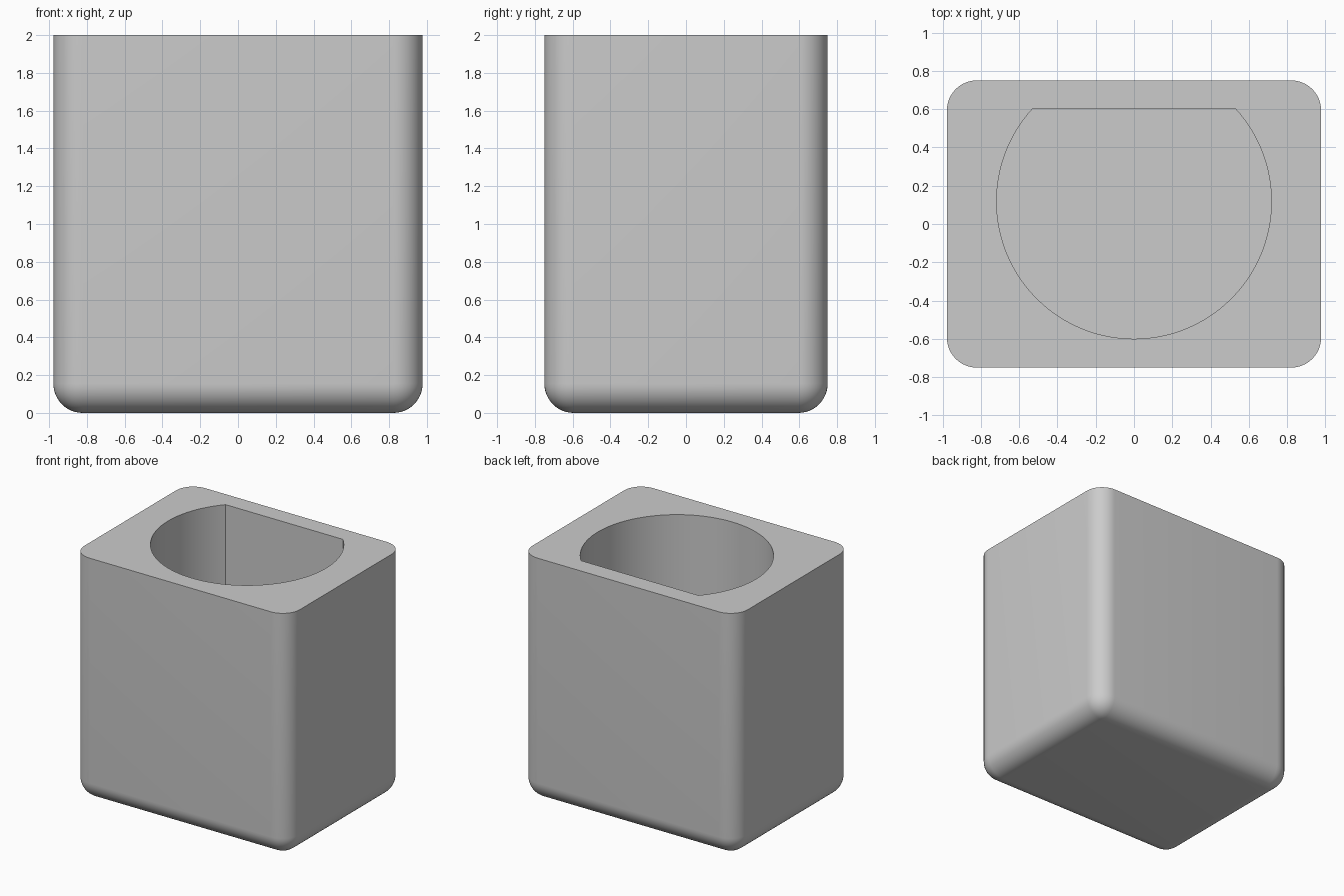
import bpy
import bmesh
from math import asin, cos, pi, radians, sin

old = bpy.data.objects.get("Cube")
if old:
    bpy.data.objects.remove(old, do_unlink=True)

WIDTH, DEPTH, HEIGHT = 1.955, 1.5, 2.0
ROUND = 0.155           # radius of the outer corners and base edge
WALL = 0.15             # wall and floor thickness
BORE = 0.718            # radius of the pocket
FLAT_Y = DEPTH / 2 - WALL
BORE_Y = BORE - FLAT_Y  # pocket centre

grey = bpy.data.materials.new("light grey")
grey.use_nodes = True
colour = (0.6, 0.6, 0.6, 1)
grey.diffuse_color = colour
grey.node_tree.nodes["Principled BSDF"].inputs["Base Color"].default_value = colour


def make_object(name, bm):
    bmesh.ops.recalc_face_normals(bm, faces=bm.faces)
    mesh = bpy.data.meshes.new(name)
    bm.to_mesh(mesh)
    bm.free()
    mesh.materials.append(grey)
    obj = bpy.data.objects.new(name, mesh)
    bpy.context.collection.objects.link(obj)
    return obj


# Block with rounded sides and base, and a sharp rim
bm = bmesh.new()
bmesh.ops.create_cube(bm, size=1)
for v in bm.verts:
    v.co = (v.co.x * WIDTH, v.co.y * DEPTH, (v.co.z + 0.5) * HEIGHT)
edges = [e for e in bm.edges if min(v.co.z for v in e.verts) < 0.01]
bmesh.ops.bevel(bm, geom=edges, offset=ROUND, offset_type='OFFSET',
                segments=12, profile=0.5, affect='EDGES')
block = make_object("holder_block", bm)

# Pocket cutter: a circle with a flat at the back
bm = bmesh.new()
start = asin((FLAT_Y - BORE_Y) / BORE)
sweep = pi + 2 * start
steps = 96
ring = []
for i in range(steps + 1):
    a = start - sweep * i / steps
    ring.append(bm.verts.new((BORE * cos(a), BORE_Y + BORE * sin(a), WALL)))
base = bm.faces.new(ring)
extruded = bmesh.ops.extrude_face_region(bm, geom=[base])["geom"]
top = [g for g in extruded if isinstance(g, bmesh.types.BMVert)]
bmesh.ops.translate(bm, verts=top, vec=(0, 0, HEIGHT))
cutter = make_object("pocket_cutter", bm)
cutter.hide_render = True

# Cut the pocket, then drop the cutter
bpy.ops.object.select_all(action='DESELECT')
bpy.context.view_layer.objects.active = block
block.select_set(True)
cut = block.modifiers.new("pocket", 'BOOLEAN')
cut.operation = 'DIFFERENCE'
cut.solver = 'EXACT'
cut.object = cutter
bpy.ops.object.modifier_apply(modifier=cut.name)
bpy.data.objects.remove(cutter, do_unlink=True)

bpy.ops.object.shade_smooth_by_angle(angle=radians(30))
